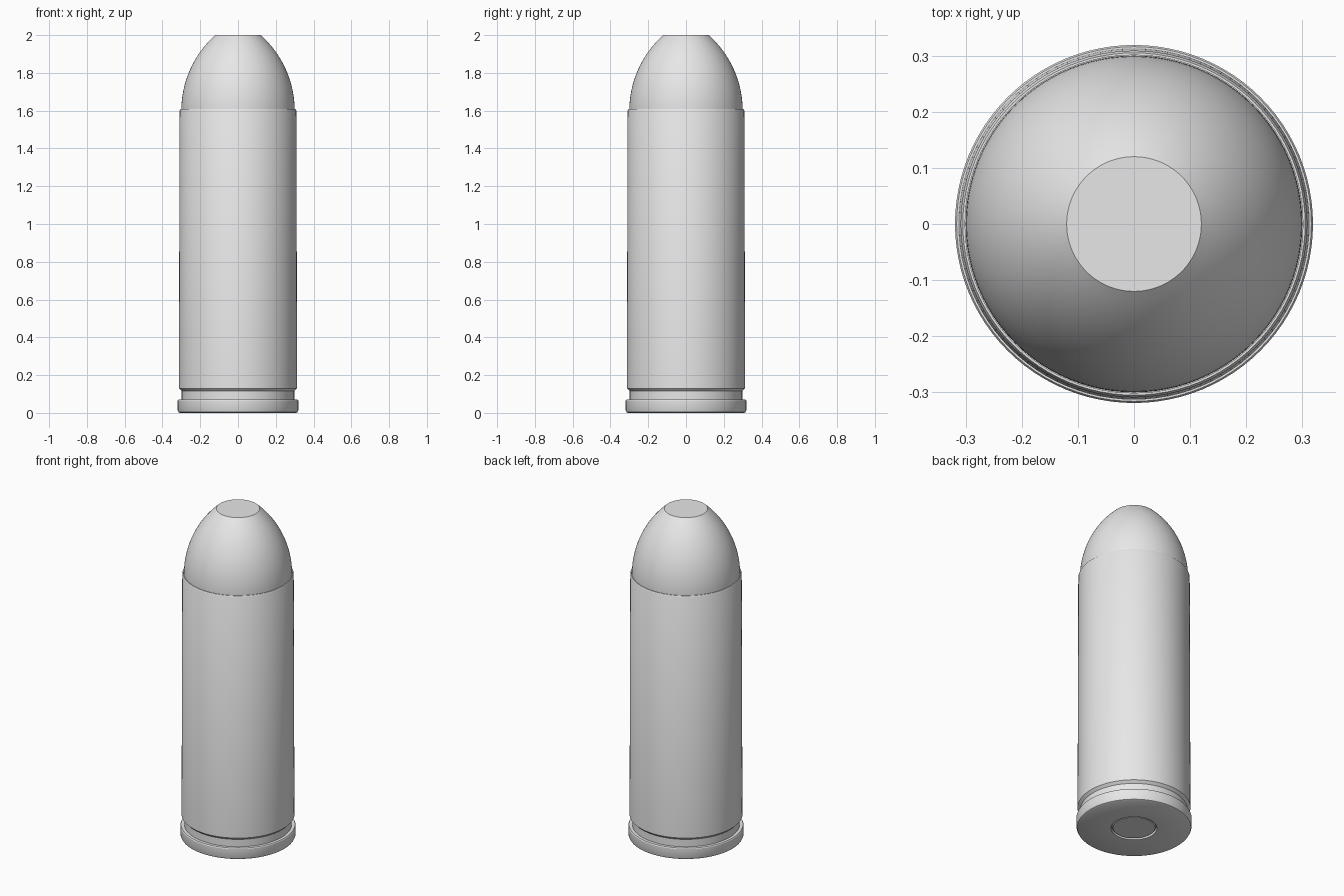
import bpy, bmesh, math

cube = bpy.data.objects.get("Cube")
if cube:
    bpy.data.objects.remove(cube, do_unlink=True)

SEGMENTS = 96

grey = bpy.data.materials.new("plain_grey")
grey.use_nodes = True
grey.diffuse_color = (0.8, 0.8, 0.8, 1)
grey.node_tree.nodes["Principled BSDF"].inputs["Base Color"].default_value = (0.8, 0.8, 0.8, 1)


def lathe(name, profile):
    """Spin a (radius, height) profile around the z axis."""
    bm = bmesh.new()
    verts = [bm.verts.new((r, 0, z)) for r, z in profile]
    edges = [bm.edges.new(pair) for pair in zip(verts, verts[1:])]
    bmesh.ops.spin(bm, geom=verts + edges, cent=(0, 0, 0), axis=(0, 0, 1),
                   angle=math.tau, steps=SEGMENTS, use_duplicate=False)
    bmesh.ops.remove_doubles(bm, verts=bm.verts, dist=0.0002)
    bmesh.ops.recalc_face_normals(bm, faces=bm.faces)
    mesh = bpy.data.meshes.new(name)
    bm.to_mesh(mesh)
    bm.free()
    mesh.materials.append(grey)
    obj = bpy.data.objects.new(name, mesh)
    bpy.context.collection.objects.link(obj)
    bpy.ops.object.select_all(action='DESELECT')
    obj.select_set(True)
    bpy.context.view_layer.objects.active = obj
    bpy.ops.object.shade_smooth_by_angle(angle=math.radians(30))
    return obj


# Case: primer pocket, rim, extractor groove, tapered wall and mouth
lathe("case", [
    (0, 0.02), (0.127, 0.02), (0.127, 0),
    (0.308, 0), (0.315, 0.004), (0.319, 0.012), (0.319, 0.065), (0.316, 0.07),
    (0.298, 0.07), (0.298, 0.115), (0.313, 0.13),
    (0.309, 1.6), (0.305, 1.608), (0.301, 1.608), (0.301, 1.5), (0, 1.5),
])

# Primer set in the base
lathe("primer", [(0, 0.003), (0.116, 0.003), (0.121, 0.008), (0.121, 0.02)])

# Projectile: curved nose with a flat tip
BASE_R, TIP_R, BASE_Z, TIP_Z = 0.3, 0.12, 1.6, 2.0
drop, rise = BASE_R - TIP_R, TIP_Z - BASE_Z
arc = (drop ** 2 + rise ** 2) / (2 * drop)
sweep = math.asin(rise / arc)
steps = 20
nose = [(BASE_R - arc + arc * math.cos(sweep * i / steps),
         BASE_Z + arc * math.sin(sweep * i / steps)) for i in range(steps + 1)]
lathe("projectile", [(0, 1.5), (BASE_R, 1.5)] + nose + [(0, TIP_Z)])
